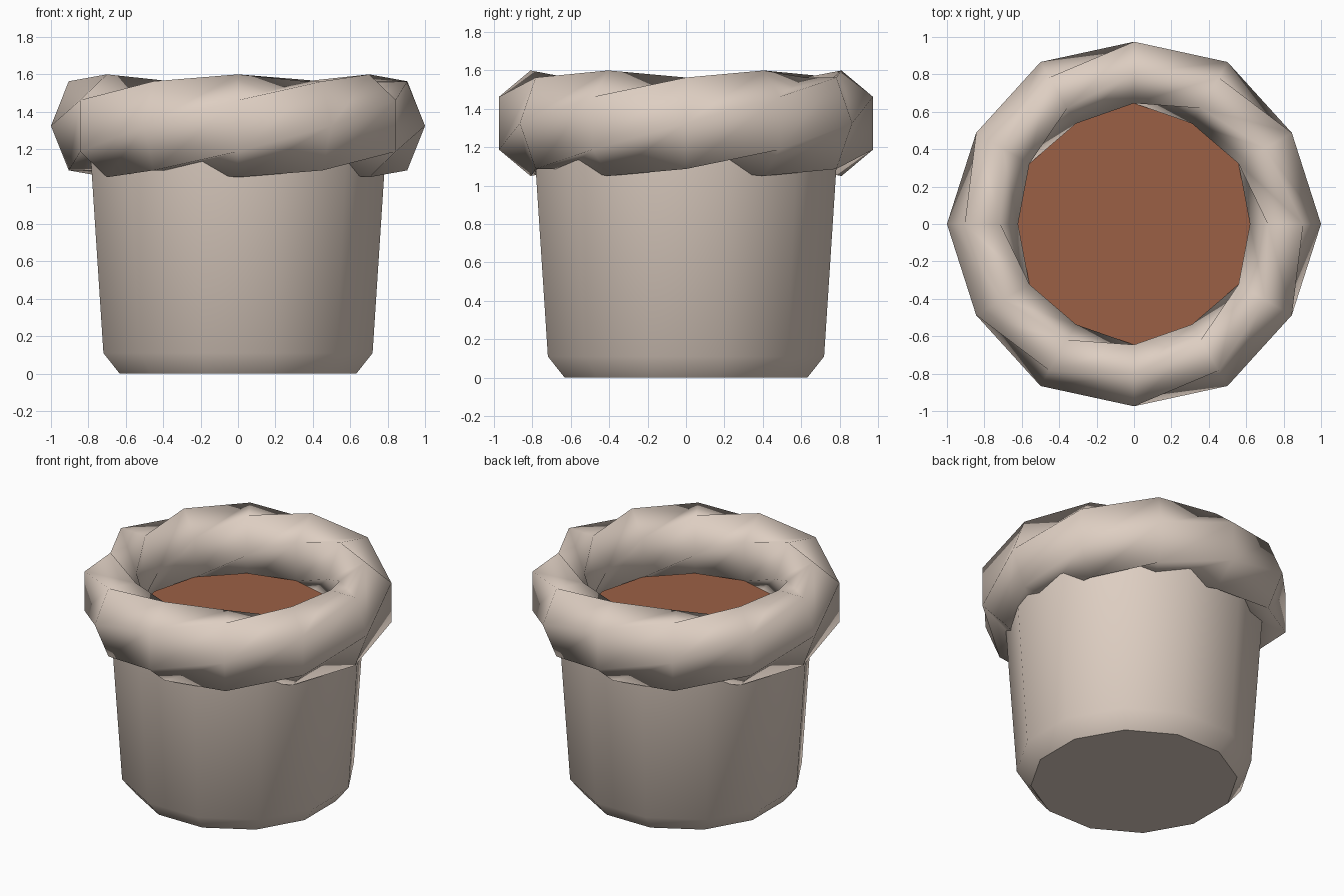
import bpy, bmesh, math

if "Cube" in bpy.data.objects:
    bpy.data.objects.remove(bpy.data.objects["Cube"])

N = 12


def material(name, rgb):
    m = bpy.data.materials.new(name)
    m.diffuse_color = (*rgb, 1.0)
    m.use_nodes = True
    m.node_tree.nodes["Principled BSDF"].inputs["Base Color"].default_value = m.diffuse_color
    return m


clay = material("pale clay", (0.73, 0.62, 0.54))
earth = material("brown soil", (0.33, 0.118, 0.06))


def finish(name, bm, mat, angle):
    bmesh.ops.recalc_face_normals(bm, faces=bm.faces)
    me = bpy.data.meshes.new(name)
    bm.to_mesh(me)
    bm.free()
    me.materials.append(mat)
    ob = bpy.data.objects.new(name, me)
    bpy.context.collection.objects.link(ob)
    bpy.ops.object.select_all(action='DESELECT')
    ob.select_set(True)
    bpy.context.view_layer.objects.active = ob
    bpy.ops.object.shade_smooth_by_angle(angle=math.radians(angle))
    return ob


def ring(bm, r, z, turn=0.0):
    return [bm.verts.new((r * math.cos(2 * math.pi * (i + turn) / N),
                          r * math.sin(2 * math.pi * (i + turn) / N), z)) for i in range(N)]


# Tapered twelve-sided pot body with a chamfered foot, flats facing the axes
bm = bmesh.new()
rings = [ring(bm, r, z, 0.5) for r, z in ((0.655, 0.0), (0.745, 0.11), (0.817, 1.18))]
bm.faces.new(rings[0][::-1])
for a, b in zip(rings, rings[1:]):
    for i in range(N):
        j = (i + 1) % N
        bm.faces.new((a[i], a[j], b[j], b[i]))
finish("pot_body", bm, clay, 45)

# Twisted rim: hexagonal section turning 30 degrees per segment
bm = bmesh.new()
S = 6
sections = []
for i in range(N):
    t = math.radians(30 * i)
    row = []
    for k in range(S):
        p = math.radians(60 * k + 30 * i)
        r = 0.81 + 0.19 * math.cos(p)
        row.append(bm.verts.new((r * math.cos(t), r * math.sin(t),
                                 1.325 + 0.275 * math.sin(p))))
    sections.append(row)
for i in range(N):
    a, b = sections[i], sections[(i + 1) % N]
    shift = N * 30 // 60 if i == N - 1 else 0   # full turn closes on itself
    for k in range(S):
        k2 = (k + 1) % S
        c, d = b[(k + shift) % S], b[(k2 + shift) % S]
        bm.faces.new((a[k], d, a[k2]))
        bm.faces.new((a[k], c, d))
finish("twisted_rim", bm, clay, 180)

# Soil surface
bm = bmesh.new()
bm.faces.new(ring(bm, 0.648, 1.19))
finish("soil", bm, earth, 30)
